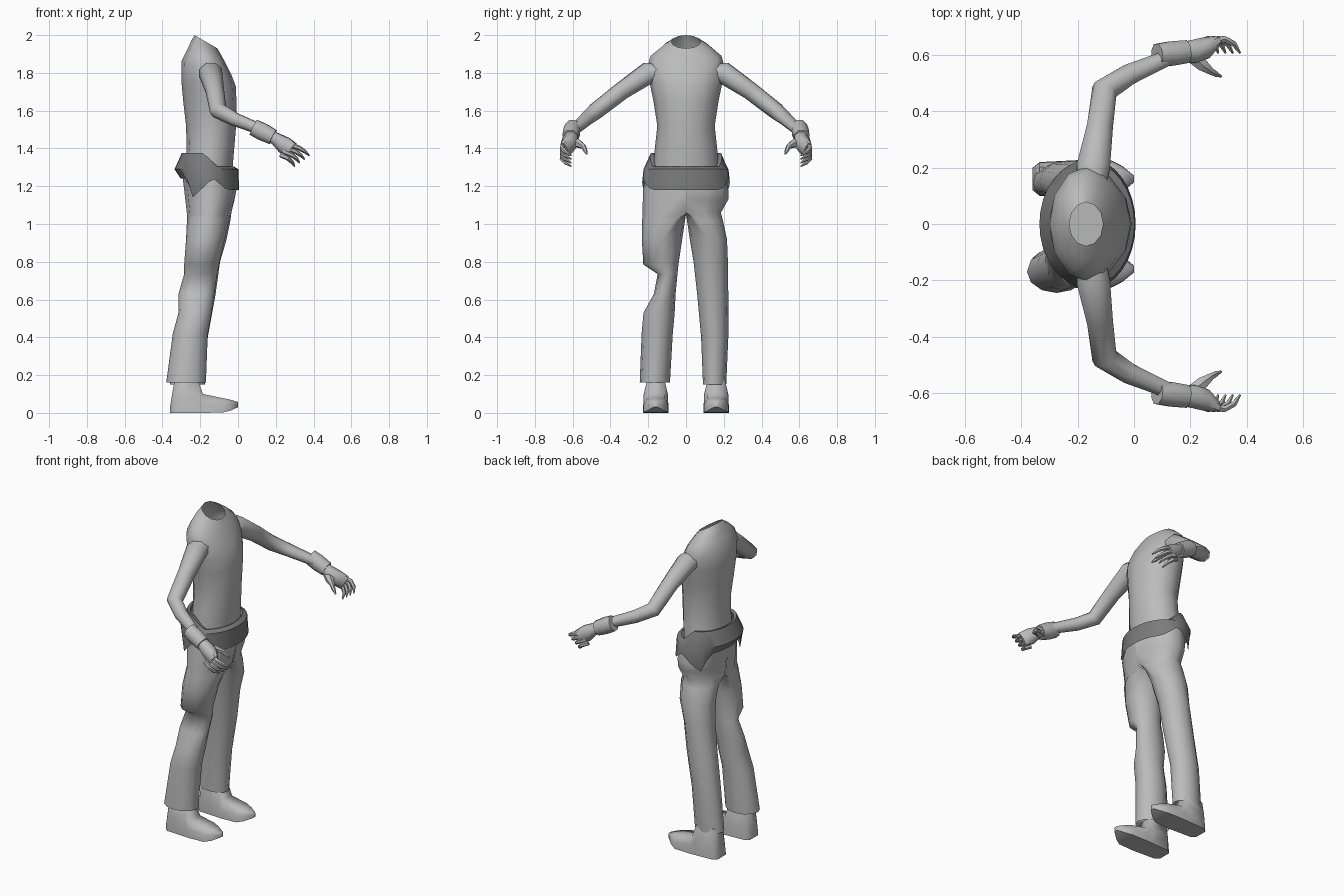
import bpy, bmesh, math
from mathutils import Vector

if "Cube" in bpy.data.objects:
    bpy.data.objects.remove(bpy.data.objects["Cube"])


def material(name, v):
    m = bpy.data.materials.new(name)
    m.diffuse_color = (v, v, v, 1)
    m.use_nodes = True
    m.node_tree.nodes["Principled BSDF"].inputs["Base Color"].default_value = m.diffuse_color
    return m


CLOTH = material("light_grey", 0.5)
BELT = material("dark_grey", 0.2)


def loft(name, rings, mat, cap_start=False, cap_end=False, drop_mid=False, angle=50):
    """Skin a list of equal-length point rings."""
    bm = bmesh.new()
    vs = [[bm.verts.new(p) for p in r] for r in rings]
    n = len(rings[0])
    for a, b in zip(vs, vs[1:]):
        for i in range(n):
            j = (i + 1) % n
            quad = (a[i], a[j], b[j], b[i])
            # leave out the hidden wall where the two halves meet
            if drop_mid and all(abs(v.co.y) < 1e-4 for v in quad):
                continue
            bm.faces.new(quad)
    if cap_start:
        bm.faces.new(vs[0])
    if cap_end:
        bm.faces.new(vs[-1])
    bmesh.ops.remove_doubles(bm, verts=bm.verts, dist=1e-5)
    bmesh.ops.recalc_face_normals(bm, faces=bm.faces)
    me = bpy.data.meshes.new(name)
    bm.to_mesh(me)
    bm.free()
    me.materials.append(mat)
    ob = bpy.data.objects.new(name, me)
    bpy.context.collection.objects.link(ob)
    bpy.ops.object.select_all(action='DESELECT')
    ob.select_set(True)
    bpy.context.view_layer.objects.active = ob
    bpy.ops.object.shade_smooth_by_angle(angle=math.radians(angle))
    return ob


def body_ring(zb, zf, xb, xf, ry, n=12):
    """Oval round the body, sloping from back height zb to front height zf."""
    pts = []
    for i in range(n):
        a = 2 * math.pi * i / n
        t = (1 + math.cos(a)) / 2
        pts.append((xb + (xf - xb) * t, ry * math.sin(a), zb + (zf - zb) * t))
    return pts


def tube(name, path, mat, side, n=6):
    """Tube through (x, y, z, radius across, radius up) points, mirrored by side."""
    pts = [Vector(p[:3]) for p in path]
    rings = []
    for k, p in enumerate(path):
        d = (pts[min(k + 1, len(pts) - 1)] - pts[max(k - 1, 0)]).normalized()
        u = d.cross(Vector((0, 0, 1))).normalized()
        w = u.cross(d)
        ring = []
        for i in range(n):
            a = 2 * math.pi * (i + 0.5) / n
            q = pts[k] + u * p[3] * math.cos(a) + w * p[4] * math.sin(a)
            ring.append((q.x, q.y * side, q.z))
        rings.append(ring)
    return loft(name, rings, mat, True, True)


# Torso with an open, forward-sloping neck
torso = [(1.30, 1.28, -.28, -.03, .175), (1.40, 1.40, -.272, -.02, .165),
         (1.52, 1.52, -.275, -.01, .152), (1.65, 1.65, -.29, -.008, .172),
         (1.76, 1.73, -.30, -.012, .192), (1.86, 1.79, -.30, -.035, .205),
         (1.92, 1.86, -.27, -.07, .188), (1.975, 1.905, -.245, -.095, .125),
         (2.0, 1.93, -.23, -.11, .078)]
loft("torso", [body_ring(*r) for r in torso], CLOTH, cap_start=True, angle=65)

# Belt with a wavy upper edge, a pointed dip behind each hip and a low front
N = 32
belt = [[], [], [], []]
for i in range(N):
    a = 2 * math.pi * i / N
    c, s = math.cos(a), math.sin(a)
    top = 1.305 + 0.07 * min(1, max(0, (0.35 - c) / 0.5))
    dip = max(0, 1 - (c + .56) / .7 if c > -.56 else 1 - (-.56 - c) / .22)
    low = 1.24 - .1 * dip - .06 * min(1, max(0, (c - .17) / .45))
    belt[0].append((-.158 + .125 * c, .17 * s, top - .005))
    belt[1].append((-.160 + .138 * c, .19 * s, top))
    belt[2].append((-.167 + .169 * c, .225 * s, 1.29))
    belt[3].append((-.158 + (.164 if c > 0 else .145) * c, .232 * s, low))
loft("belt", belt, BELT, angle=40)


# Trouser legs: z, back x, front x, inner y, middle y, outer y
right_leg = [(1.30, -.30, -.03, 0, 0, .20), (1.18, -.285, -.008, 0, 0, .228),
             (1.05, -.27, -.04, 0, 0, .23), (1.02, -.27, -.045, .005, .06, .232),
             (.92, -.275, -.07, .02, .12, .234), (.785, -.285, -.10, .04, .13, .226),
             (.735, -.285, -.11, .045, .10, .15), (.63, -.315, -.125, .055, .12, .17),
             (.53, -.315, -.14, .06, .14, .225), (.42, -.345, -.16, .07, .15, .235),
             (.16, -.38, -.17, .085, .17, .245)]
left_leg = [(1.30, -.30, -.03, 0, 0, .20), (1.18, -.285, -.008, 0, 0, .224),
            (1.13, -.275, -.018, 0, 0, .224), (1.06, -.27, -.035, 0, 0, .185),
            (1.02, -.27, -.04, .005, .06, .195), (.92, -.27, -.06, .02, .12, .217),
            (.80, -.275, -.095, .04, .13, .222), (.62, -.30, -.12, .06, .14, .224),
            (.40, -.335, -.16, .08, .15, .224), (.15, -.36, -.175, .09, .145, .213)]


def leg_ring(z, xb, xf, yi, yc, yo, side, n=12):
    pts = []
    for i in range(n):
        a = 2 * math.pi * i / n
        s = math.sin(a)
        y = yc + (yo - yc if s > 0 else yc - yi) * s
        pts.append(((xb + xf) / 2 + (xf - xb) / 2 * math.cos(a), y * side, z))
    return pts


for name, rows, side in (("right_trouser_leg", right_leg, -1), ("left_trouser_leg", left_leg, 1)):
    loft(name, [leg_ring(*r, side) for r in rows], CLOTH, drop_mid=True, angle=75)

# Shoes: x, top z, bottom z, half width at bottom, half width at top
shoe = [(-.36, .03, 0, .04, .035), (-.335, .18, 0, .06, .042), (-.215, .18, 0, .066, .045),
        (-.185, .10, 0, .068, .045), (-.08, .078, .002, .066, .045), (-.04, .07, .012, .045, .03),
        (0, .058, .03, .012, .01)]
# Arms, cuffs and hands, as x, y, z, radius across, radius up
arm = [(-.155, .10, 1.80, .05, .04), (-.145, .20, 1.80, .064, .062), (-.122, .34, 1.705, .05, .05),
       (-.105, .475, 1.60, .047, .045), (-.02, .53, 1.555, .04, .037), (.12, .59, 1.50, .03, .03)]
cuff = [(.082, .60, 1.512, .043, .047), (.13, .605, 1.488, .047, .05), (.185, .612, 1.46, .044, .044)]
palm = [(.16, .605, 1.475, .03, .03), (.205, .612, 1.448, .044, .036),
        (.245, .622, 1.418, .042, .048), (.287, .645, 1.39, .022, .046)]
thumb = [(.195, .605, 1.44, .028, .026), (.24, .567, 1.424, .025, .022),
         (.272, .543, 1.41, .014, .014), (.29, .533, 1.388, .011, .011), (.31, .524, 1.37, .004, .004)]

for tag, side in (("right", -1), ("left", 1)):
    rings = []
    for x, zt, zb, wb, wt in shoe:
        zm = zb + (zt - zb) * .55
        sec = ((-wb, zb), (wb, zb), (wb * .97, zm), (wt, zt), (-wt, zt), (-wb * .97, zm))
        rings.append([(x, side * (.16 + y), z) for y, z in sec])
    loft(tag + "_shoe", rings, CLOTH, True, True, angle=65)
    tube(tag + "_arm", arm, CLOTH, side, 8)
    tube(tag + "_cuff", cuff, CLOTH, side, 8)
    tube(tag + "_palm", palm, CLOTH, side, 8)
    tube(tag + "_thumb", thumb, CLOTH, side)
    # Four fingers fanned from the palm edge and curled inward
    for k in range(4):
        bx, bz = .285 - .013 * k, 1.418 - .019 * k
        reach = 1 - .14 * k
        finger = [(bx - .02, .643, bz + .006, .014, .014),
                  (bx + .035 * reach, .657, bz - .014, .013, .013),
                  (bx + .07 * reach, .64, bz - .035, .011, .011),
                  (bx + .092 * reach, .607, bz - .056, .004, .004)]
        tube(f"{tag}_finger_{k + 1}", finger, CLOTH, side)
